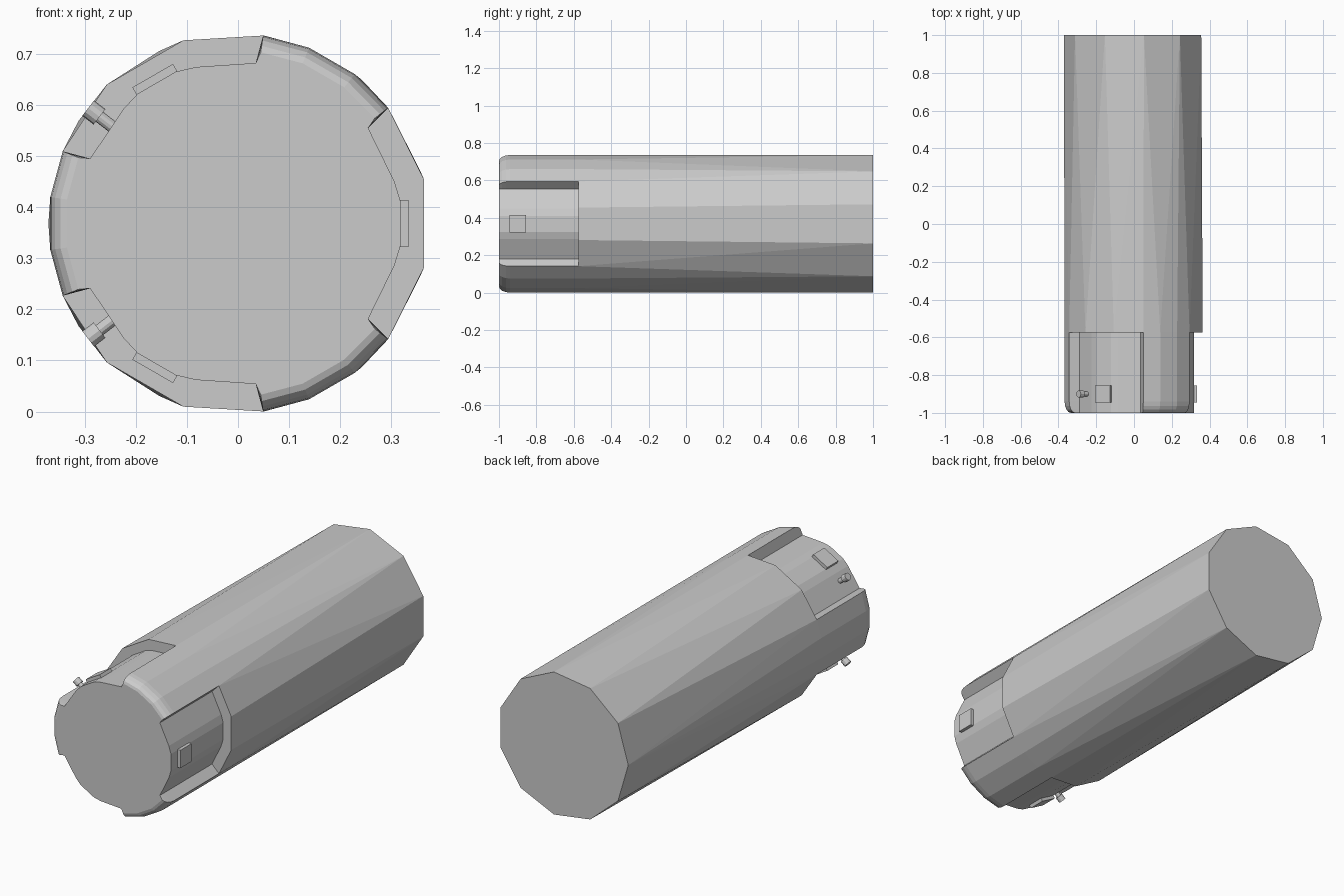
import bpy, bmesh
from math import radians, sin, cos, pi
from mathutils import Matrix, Vector

if "Cube" in bpy.data.objects:
    bpy.data.objects.remove(bpy.data.objects["Cube"])

CZ, R, STEP = 0.368, 0.371, -0.575


def pt(r, deg, y):
    a = radians(deg)
    return (r * cos(a), y, CZ + r * sin(a))


def add_object(name, bm):
    bmesh.ops.recalc_face_normals(bm, faces=bm.faces[:])
    me = bpy.data.meshes.new(name)
    bm.to_mesh(me)
    bm.free()
    ob = bpy.data.objects.new(name, me)
    bpy.context.collection.objects.link(ob)
    return ob


# Stepped section of the front end: (angle, radius or None for the outer rib)
RECESS = [(-36.3, .316), (-15, .317), (-7.7, .321), (7.7, .321), (15, .317), (36.3, .316)]
RIB = [(37.6, None), (52, None), (68, None), (82.4, None)]
section = [(a + 120 * k, r) for k in range(3) for a, r in RECESS + RIB]

bm = bmesh.new()
# Front end with rounded rib noses
rings = []
for i in range(6):
    t = min(i / 4, 1) * pi / 2
    y = STEP if i == 5 else -1 + 0.06 * (1 - cos(t))
    nose = R - 0.033 * (1 - sin(t))
    rings.append([bm.verts.new(pt(r or nose, a, y)) for a, r in section])
bm.faces.new(rings[0])
n = len(section)
for r0, r1 in zip(rings, rings[1:]):
    for i in range(n):
        j = (i + 1) % n
        bm.faces.new((r0[i], r0[j], r1[j], r1[i]))

# Step faces closing each recess, and the full outer ring behind them
last, outer = rings[-1], []
for k in range(3):
    inner = last[k * 10:k * 10 + 6]
    before, after = last[k * 10 - 1], last[k * 10 + 6]
    lo = bm.verts.new(pt(.374, 120 * k - 13.4, STEP))
    hi = bm.verts.new(pt(.374, 120 * k + 13.4, STEP))
    bm.faces.new((before, inner[0], inner[1], lo))
    bm.faces.new((lo, inner[1], inner[2], inner[3], inner[4], hi))
    bm.faces.new((hi, inner[4], inner[5], after))
    outer += [(120 * k - 13.4, lo), (120 * k + 13.4, hi)]
    outer += [(120 * k + RIB[m][0], last[k * 10 + 6 + m]) for m in range(4)]

# Long body: 18-sided front ring lofted to an 11-sided rear
back = [(360 / 11 * (i - 0.5), bm.verts.new(pt(R, 360 / 11 * (i - 0.5), 1))) for i in range(11)]
bm.faces.new([v for _, v in back])
A = outer + [(outer[0][0] + 360, outer[0][1])]
B = back + [(back[0][0] + 360, back[0][1])]
i = j = 0
while i < len(A) - 1 or j < len(B) - 1:
    if j == len(B) - 1 or (i < len(A) - 1 and A[i + 1][0] + A[i][0] <= B[j + 1][0] + B[j][0]):
        bm.faces.new((A[i][1], A[i + 1][1], B[j][1]))
        i += 1
    else:
        bm.faces.new((A[i][1], B[j + 1][1], B[j][1]))
        j += 1
add_object("barrel_body", bm)

# Small raised pad in each recess
for k in range(3):
    bm = bmesh.new()
    rot = Matrix.Rotation(radians(-120 * k), 4, 'Y')
    bmesh.ops.create_cube(bm, size=1, matrix=Matrix.Translation((0, 0, CZ)) @ rot
                          @ Matrix.Translation((.321, -.9, 0))
                          @ Matrix.Diagonal((.026, .09, .092, 1)))
    add_object(f"contact_pad_{k + 1}", bm)

# Headed pins in the two left recesses
for name, deg in (("upper", 142.4), ("lower", 217.6)):
    bm = bmesh.new()
    d = Vector((cos(radians(deg)), 0, sin(radians(deg))))
    rot = d.to_track_quat('Z', 'Y').to_matrix().to_4x4()
    for rad, r0, r1 in ((.012, .295, .35), (.019, .342, .37)):
        c = Vector((0, -.9, CZ)) + d * (r0 + r1) / 2
        bmesh.ops.create_cone(bm, cap_ends=True, segments=12, radius1=rad, radius2=rad,
                              depth=r1 - r0, matrix=Matrix.Translation(c) @ rot)
    add_object(f"{name}_pin", bm)
